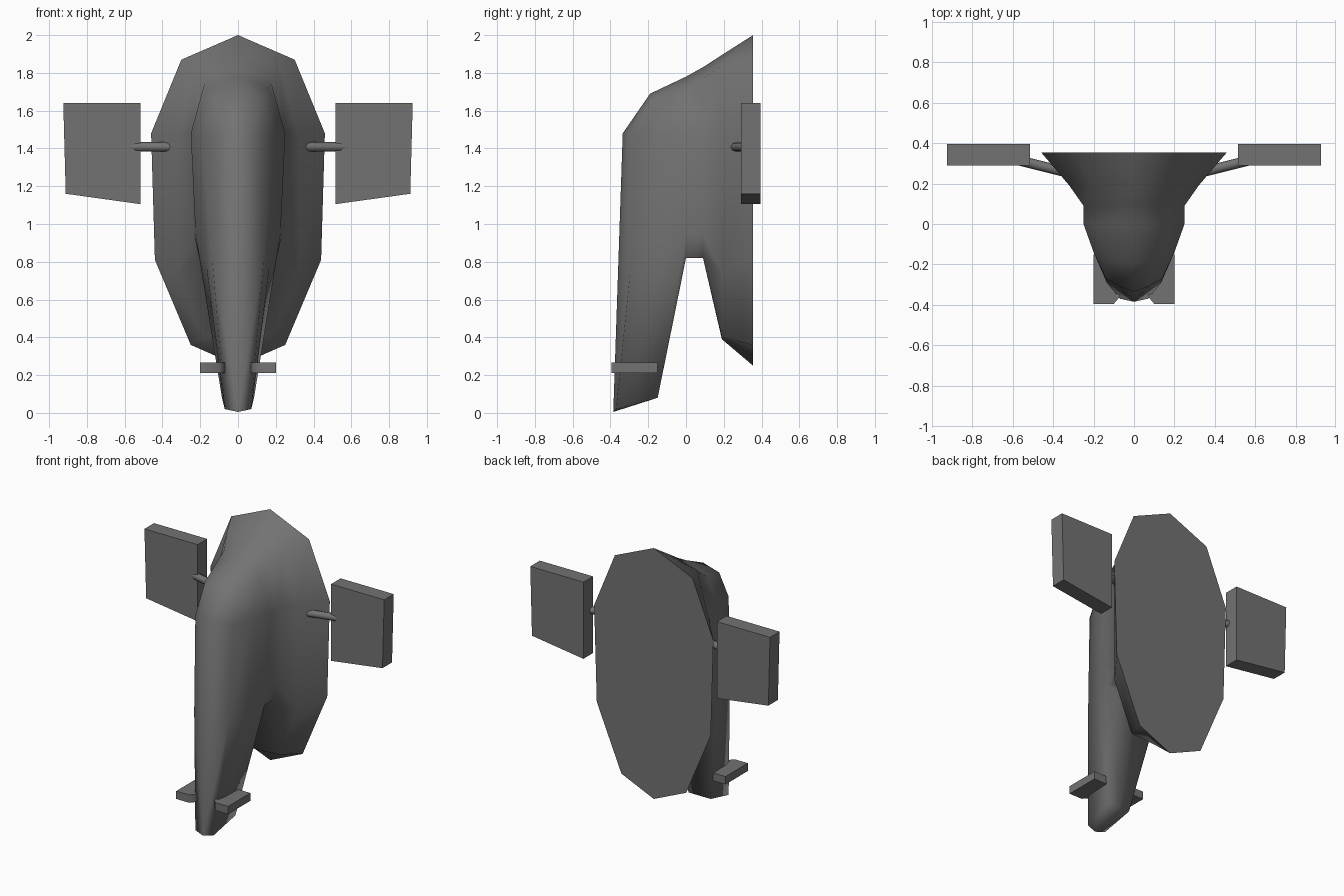
import bpy, bmesh
from mathutils import Vector

if "Cube" in bpy.data.objects:
    bpy.data.objects.remove(bpy.data.objects["Cube"])

dark = bpy.data.materials.new("dark_grey")
dark.diffuse_color = (0.17, 0.17, 0.17, 1)
dark.use_nodes = True
dark.node_tree.nodes["Principled BSDF"].inputs["Base Color"].default_value = dark.diffuse_color


def finish(name, bm, angle=1.2, merge=False):
    bmesh.ops.recalc_face_normals(bm, faces=bm.faces)
    me = bpy.data.meshes.new(name)
    bm.to_mesh(me)
    bm.free()
    me.materials.append(dark)
    ob = bpy.data.objects.new(name, me)
    bpy.context.collection.objects.link(ob)
    bpy.context.view_layer.objects.active = ob
    ob.select_set(True)
    mod = ob.modifiers.new("mirror", 'MIRROR')
    mod.use_mirror_merge = merge
    bpy.ops.object.modifier_apply(modifier=mod.name)
    bpy.ops.object.shade_smooth_by_angle(angle=angle)
    ob.select_set(False)
    return ob


def at(y, pts):
    return [(x, y, z) for x, z in pts]


# Hull: half outlines (top to bottom) lofted from the flat back to the boom front
rings = [
    at(0.355, [(0, 2.0), (.3, 1.87), (.46, 1.48), (.44, .81), (.25, .36), (0, .25)]),
    at(0.19, [(0, 1.895), (.22, 1.84), (.32, 1.48), (.32, .74), (.18, .40), (0, .39)]),
    at(0.09, [(0, 1.83), (.17, 1.77), (.25, 1.48), (.235, .95), (.2, .82), (0, .82)]),
    at(0.0, [(0, 1.78), (.17, 1.71), (.25, 1.48), (.225, .95), (.205, .82), (0, .82)]),
    [(0, -.19, 1.69), (.13, -.18, 1.66), (.2, -.14, 1.48), (.17, -.14, .8),
     (.085, -.15, .08), (0, -.15, .08)],
    [(0, -.335, 1.48), (.07, -.31, 1.48), (.14, -.27, 1.46), (.135, -.29, .8),
     (.07, -.37, .02), (0, -.385, .005)],
]
bm = bmesh.new()
loops = [[bm.verts.new(p) for p in r] for r in rings]
for a, b in zip(loops, loops[1:]):
    for i in range(5):
        bm.faces.new((a[i], a[i + 1], b[i + 1], b[i]))
bm.faces.new(loops[0])
bm.faces.new(loops[-1])
finish("hull", bm, angle=1.5, merge=True)


# Flat parts made from an outline pushed along one axis
def slab(name, outline, offset):
    bm = bmesh.new()
    face = bm.faces.new([bm.verts.new(p) for p in outline])
    ext = bmesh.ops.extrude_face_region(bm, geom=[face])
    verts = [g for g in ext["geom"] if isinstance(g, bmesh.types.BMVert)]
    bmesh.ops.translate(bm, verts=verts, vec=offset)
    return finish(name, bm)


# Side wings
slab("wings", at(0.29, [(.515, 1.64), (.925, 1.64), (.912, 1.16), (.515, 1.105)]),
     (0, .105, 0))

# Foot guns
slab("foot_guns", [(.07, -.36, .212), (.1, -.395, .212), (.2, -.395, .212),
                   (.2, -.15, .212), (.07, -.15, .212)], (0, 0, .055))

# Wing struts
p, q = Vector((.33, .255, 1.408)), Vector((.57, .315, 1.408))
bm = bmesh.new()
bmesh.ops.create_cone(bm, cap_ends=True, segments=8, radius1=.025, radius2=.025,
                      depth=(q - p).length)
rot = (q - p).to_track_quat('Z', 'Y').to_matrix()
bmesh.ops.rotate(bm, verts=bm.verts, matrix=rot)
bmesh.ops.translate(bm, verts=bm.verts, vec=(p + q) / 2)
finish("wing_struts", bm)
